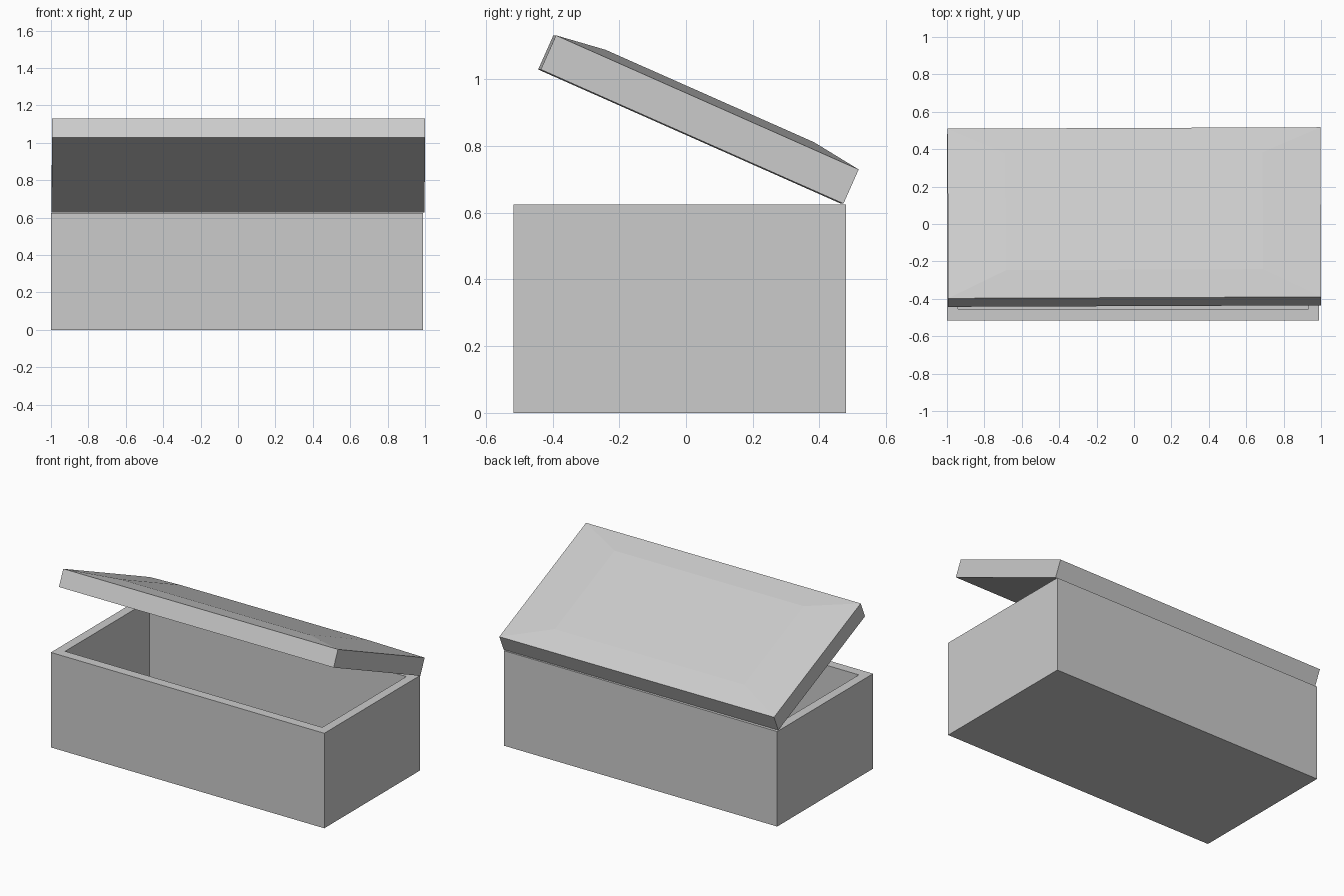
import bpy, bmesh, math

if "Cube" in bpy.data.objects:
    bpy.data.objects.remove(bpy.data.objects["Cube"])


def make_object(name, bm):
    bmesh.ops.recalc_face_normals(bm, faces=bm.faces[:])
    mesh = bpy.data.meshes.new(name)
    bm.to_mesh(mesh)
    bm.free()
    ob = bpy.data.objects.new(name, mesh)
    bpy.context.collection.objects.link(ob)
    return ob


def ring(bm, x0, x1, y0, y1, z):
    return [bm.verts.new(p) for p in
            ((x0, y0, z), (x1, y0, z), (x1, y1, z), (x0, y1, z))]


def stacked_rings(name, levels):
    """Closed solid skinned through a stack of rectangles."""
    bm = bmesh.new()
    rings = [ring(bm, *lv) for lv in levels]
    for a, b in zip(rings, rings[1:]):
        for i in range(4):
            j = (i + 1) % 4
            bm.faces.new((a[i], a[j], b[j], b[i]))
    bm.faces.new(rings[0])
    bm.faces.new(rings[-1])
    return make_object(name, bm)


# Open box: outer wall, flat rim, inner wall and floor
outer = (-1.0, 0.99, -0.517, 0.48)
inner = (-0.94, 0.932, -0.455, 0.42)
stacked_rings("box", [
    (*outer, 0.0), (*outer, 0.625),
    (*inner, 0.625), (*inner, 0.06),
])

# Lid: slab with a shallow raised panel, origin on its lower back edge
half, depth, thick = 0.997, 0.992, 0.112
inset_x, inset_y, rise = 0.31, 0.154, 0.021
lid = stacked_rings("lid", [
    (-half, half, -depth, 0.0, 0.0),
    (-half, half, -depth, 0.0, thick),
    (-half + inset_x, half - inset_x, -depth + inset_y, -inset_y, thick + rise),
])
# Propped open, very slightly askew
lid.location = (0.0, 0.468, 0.627)
lid.rotation_euler = (math.radians(-23.9), 0.0, 0.004)
